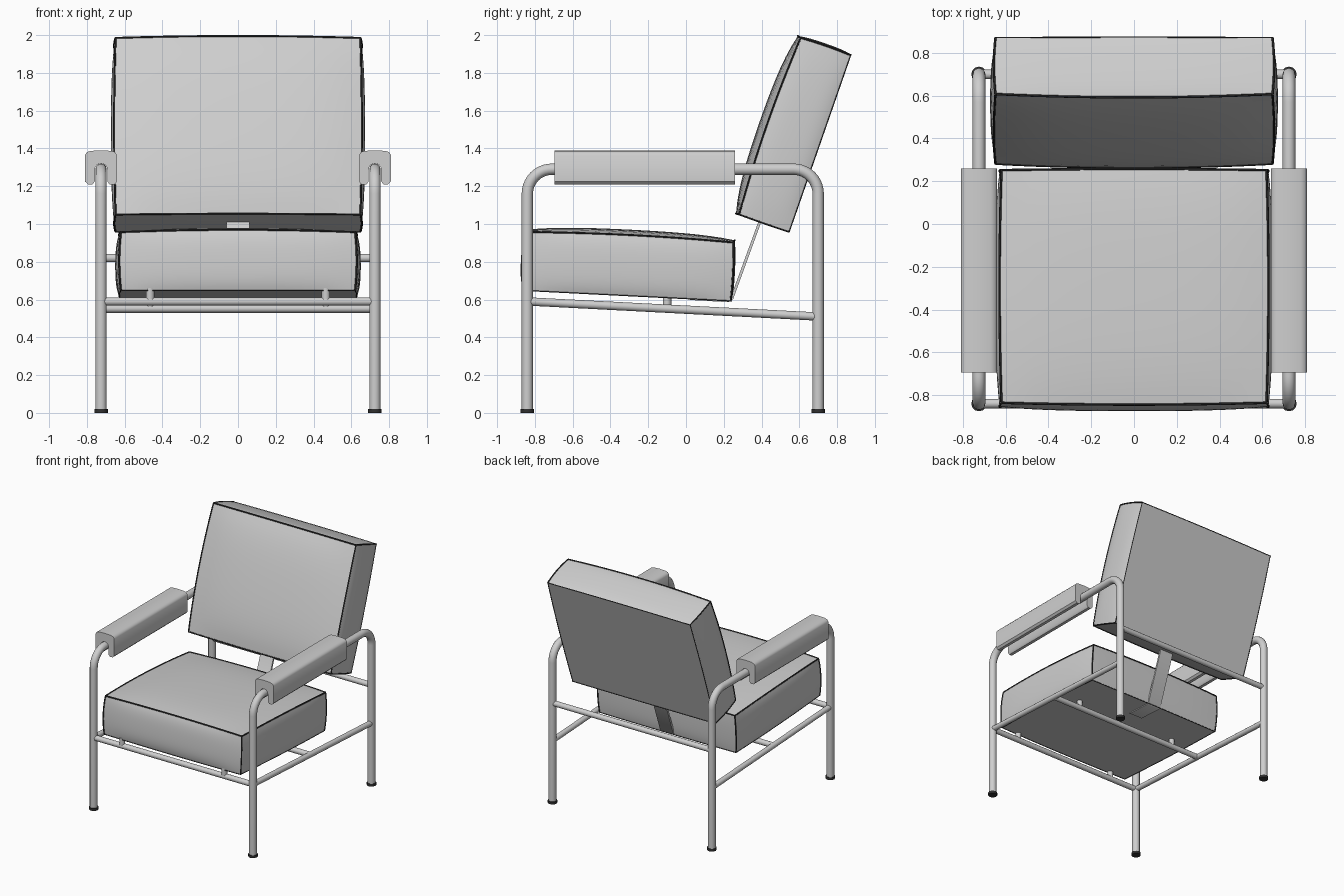
import bpy
import bmesh
from math import radians, sin, cos, pi
from mathutils import Vector, Matrix

cube = bpy.data.objects.get("Cube")
if cube:
    bpy.data.objects.remove(cube, do_unlink=True)


def make_material(name, value):
    mat = bpy.data.materials.new(name)
    mat.use_nodes = True
    color = (value, value, value, 1)
    mat.diffuse_color = color
    mat.node_tree.nodes["Principled BSDF"].inputs["Base Color"].default_value = color
    return mat


GREY = make_material("mid grey", 0.62)
DARK = make_material("near black", 0.03)


def finish(name, bm, mat, angle=40):
    """Turn a bmesh into a smooth-shaded object with sharp edges kept."""
    bmesh.ops.recalc_face_normals(bm, faces=bm.faces[:])
    mesh = bpy.data.meshes.new(name)
    bm.to_mesh(mesh)
    bm.free()
    mesh.materials.append(mat)
    obj = bpy.data.objects.new(name, mesh)
    bpy.context.collection.objects.link(obj)
    bpy.ops.object.select_all(action='DESELECT')
    obj.select_set(True)
    bpy.context.view_layer.objects.active = obj
    bpy.ops.object.shade_smooth_by_angle(angle=radians(angle))


def tube(name, paths, radius, mat=GREY, resolution=4):
    """Sweep a round section along one or more paths."""
    curve = bpy.data.curves.new(name, 'CURVE')
    curve.dimensions = '3D'
    curve.bevel_depth = radius
    curve.bevel_resolution = resolution
    curve.use_fill_caps = True
    for path in paths:
        spline = curve.splines.new('POLY')
        spline.points.add(len(path) - 1)
        for point, co in zip(spline.points, path):
            point.co = (*co, 1)
    temp = bpy.data.objects.new(name + "_path", curve)
    bpy.context.collection.objects.link(temp)
    bpy.context.view_layer.update()
    mesh = temp.evaluated_get(bpy.context.evaluated_depsgraph_get()).to_mesh()
    bm = bmesh.new()
    bm.from_mesh(mesh)
    temp.to_mesh_clear()
    bpy.data.objects.remove(temp, do_unlink=True)
    finish(name, bm, mat, 50)


def extrude(name, profile, offset, place):
    """Extrude a closed profile; place maps its two values to a 3D point."""
    bm = bmesh.new()
    face = bm.faces.new([bm.verts.new(place(a, b)) for a, b in profile])
    new = bmesh.ops.extrude_face_region(bm, geom=[face])["geom"]
    bmesh.ops.translate(bm, vec=offset, verts=[v for v in new if isinstance(v, bmesh.types.BMVert)])
    finish(name, bm, GREY)


def cushion(name, center, half, tilt, low, high, panel):
    """Puffed box with piping, finer around the flat panel (axis, side)."""
    place = Matrix.Translation(center) @ Matrix.Rotation(radians(tilt), 4, 'X')

    def puff(p):
        out = Vector()
        for a in range(3):
            b, c = p[(a + 1) % 3], p[(a + 2) % 3]
            swell = 0.3 * (2 - b * b - c * c) + 0.4 * (1 - b ** 4) * (1 - c ** 4)
            bulge = high[a] if p[a] > 0 else low[a]
            out[a] = p[a] * (half[a] + bulge * swell)
        return place @ out

    bm = bmesh.new()
    bmesh.ops.create_cube(bm, size=2)
    bmesh.ops.subdivide_edges(bm, edges=bm.edges[:], cuts=15, use_grid_fill=True)
    for v in bm.verts:
        v.co = puff(v.co)
    finish(name, bm, GREY)

    thick, fine = [], []
    for a in range(3):
        for s in (-1, 1):
            for t in (-1, 1):
                path = []
                for i in range(17):
                    p = Vector()
                    p[a], p[(a + 1) % 3], p[(a + 2) % 3] = i / 8 - 1, s, t
                    path.append(puff(p))
                on_panel = panel in (((a + 1) % 3, s), ((a + 2) % 3, t))
                (fine if on_panel else thick).append(path)
    tube(name + "_piping", thick, 0.0055, DARK, 1)
    tube(name + "_panel_piping", fine, 0.003, DARK, 1)


# Cushions
cushion("seat_cushion", (0, -0.3, 0.775), (0.62, 0.545, 0.155), -2.9,
        (0.03, 0.03, 0), (0.03, 0.015, 0.04), (2, -1))
cushion("back_cushion", (0, 0.577, 1.472), (0.648, 0.14, 0.495), -19.2,
        (0.025, 0.06, 0.005), (0.025, 0, 0.015), (1, 1))

# Tubular frame sides, armrests and feet
FRONT, REAR, SIDE, RAIL, BEND = -0.84, 0.7, 0.725, 1.29, 0.13


def bend(x, y, direction):
    """Quarter bend from leg to rail, ordered upwards."""
    return [(x, y + direction * BEND * (1 - cos(t)), RAIL - BEND * (1 - sin(t)))
            for t in (i * pi / 20 for i in range(11))]


slot = [(0.033 * cos(i * pi / 8), 1.288 + 0.033 * sin(i * pi / 8)) for i in range(9)]
pad_profile = ([(0.033, 1.225), *slot, (-0.033, 1.225), (-0.045, 1.21), (-0.07, 1.21),
                (-0.085, 1.225), (-0.085, 1.365), (-0.075, 1.38), (-0.055, 1.387), (0, 1.39),
                (0.055, 1.387), (0.075, 1.38), (0.085, 1.365), (0.085, 1.225),
                (0.07, 1.21), (0.045, 1.21)])

for side, label in ((1, "left"), (-1, "right")):
    x = side * SIDE
    tube(label + "_frame_loop",
         [[(x, FRONT, 0.01), *bend(x, FRONT, 1), *reversed(bend(x, REAR, -1)), (x, REAR, 0.01)]], 0.03)
    tube(label + "_side_rail", [[(x, FRONT, 0.59), (x, REAR, 0.51)]], 0.022)
    extrude(label + "_armrest", pad_profile, (0, 0.955, 0), lambda a, b: (x + a, -0.695, b))
    for y, end in ((FRONT, "front"), (REAR, "rear")):
        tube(f"{label}_{end}_foot", [[(x, y, 0), (x, y, 0.02)]], 0.036, DARK)

# Cross bars joining the sides
for label, y, z in (("front", FRONT, 0.59), ("middle", -0.1, 0.552), ("rear", REAR, 0.82)):
    tube(label + "_cross_bar", [[(-SIDE, y, z), (SIDE, y, z)]], 0.022)

# Pegs carrying the seat
pegs = [[(x, y, z), (x, y, z + 0.06)] for x in (-0.465, 0.465)
        for y, z in ((FRONT, 0.6), (-0.1, 0.56))]
tube("seat_pegs", pegs, 0.022)

# Flat bent strap holding the back cushion
strap = [(0.02, 0.598), (0.225, 0.586), (0.25, 0.603), (0.42, 1.07),
         (0.406, 1.075), (0.238, 0.615), (0.222, 0.605), (0.02, 0.615)]
extrude("back_strap", strap, (0.12, 0, 0), lambda a, b: (-0.06, a, b))
